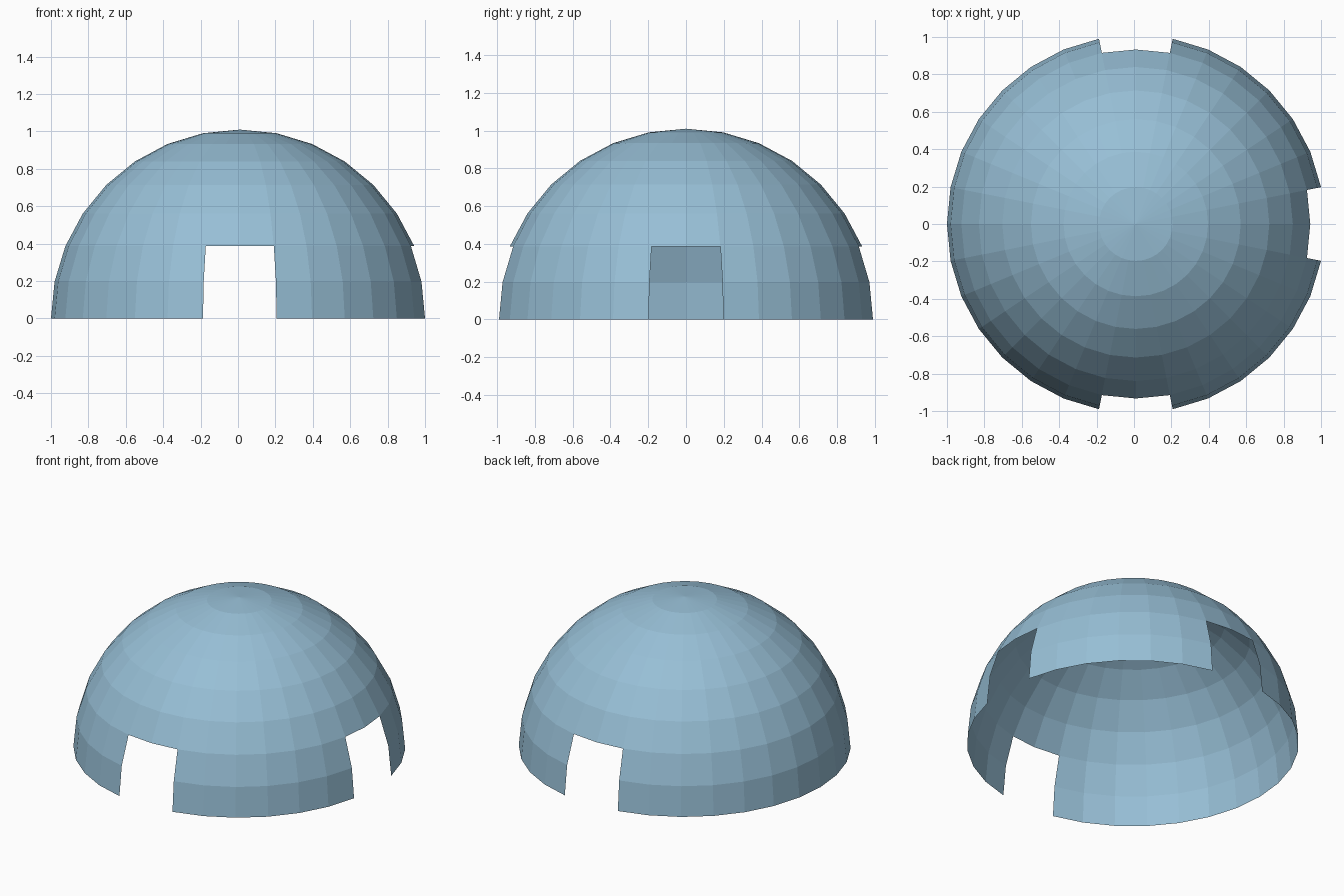
import bpy, bmesh, math
from mathutils import Vector

if "Cube" in bpy.data.objects:
    bpy.data.objects.remove(bpy.data.objects["Cube"])

SEGMENTS, RINGS = 32, 16
STEP = math.pi / RINGS                 # 11.25 degrees, both directions
R = 2 / (1 + math.cos(STEP))           # left wall is full, right side ends at door corners
CX = R - 1                             # recentre so x spans -1..1

bm = bmesh.new()
bmesh.ops.create_uvsphere(bm, u_segments=SEGMENTS, v_segments=RINGS, radius=R)

# Doorways: two segments wide and two rings high, at front, back and right
door_dirs = [Vector((0, -1)), Vector((0, 1)), Vector((1, 0))]


def is_removed(face):
    c = face.calc_center_median()
    if c.z < 0:                        # lower half of the sphere
        return True
    flat = Vector((c.x, c.y)).normalized()
    in_door = any(flat.dot(d) > math.cos(STEP) for d in door_dirs)
    return in_door and c.z < R * math.sin(2 * STEP)


bmesh.ops.delete(bm, geom=[f for f in bm.faces if is_removed(f)], context='FACES')
bmesh.ops.translate(bm, verts=bm.verts, vec=(CX, 0, 0))

# Dome shell
mesh = bpy.data.meshes.new("dome_shell")
bm.to_mesh(mesh)
bm.free()
dome = bpy.data.objects.new("dome_shell", mesh)
bpy.context.collection.objects.link(dome)

mat = bpy.data.materials.new("pale blue")
mat.diffuse_color = (0.31, 0.52, 0.67, 1)
mat.use_nodes = True
mat.node_tree.nodes["Principled BSDF"].inputs["Base Color"].default_value = mat.diffuse_color
mesh.materials.append(mat)
